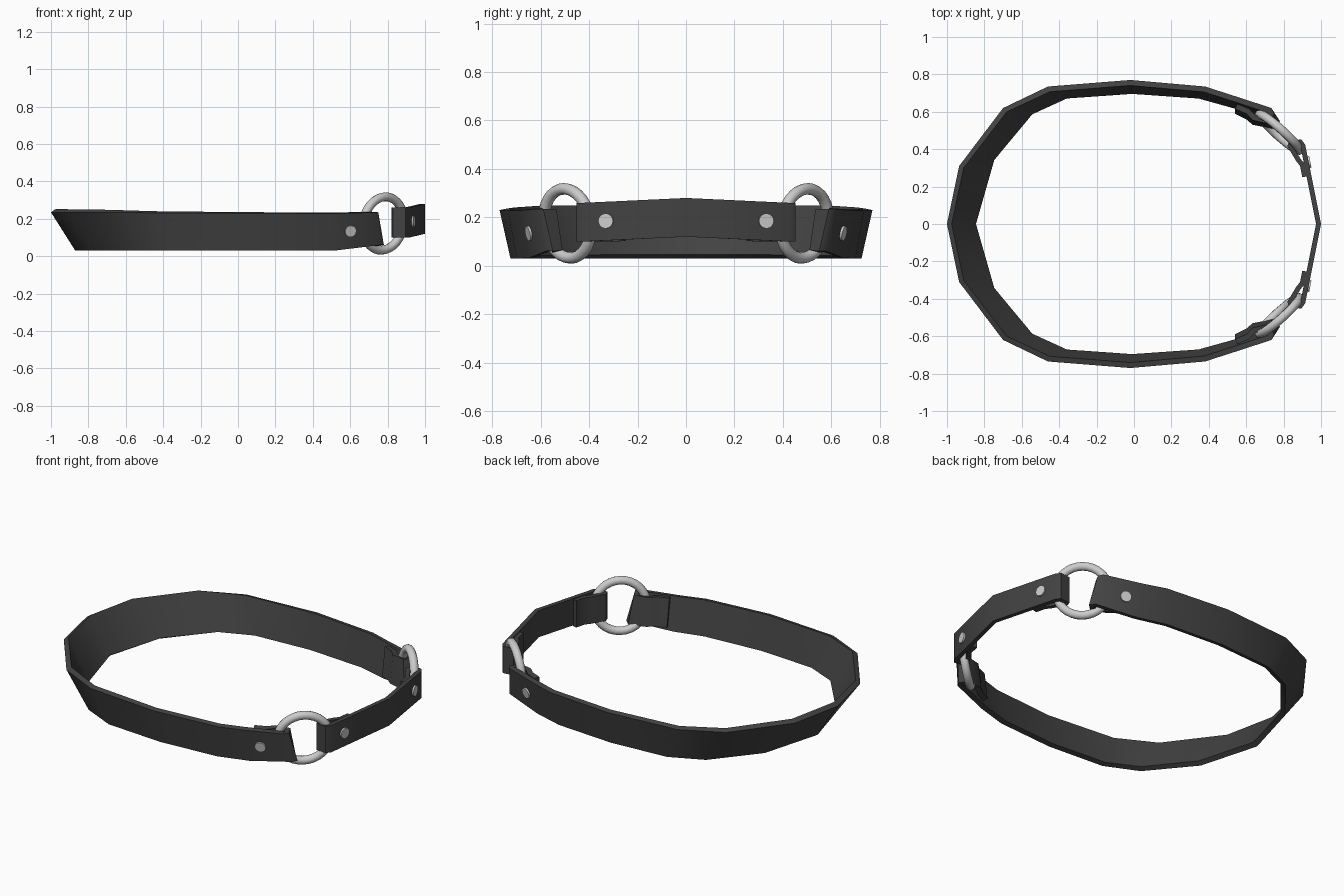
import bpy, bmesh
from mathutils import Vector, Matrix

if "Cube" in bpy.data.objects:
    bpy.data.objects.remove(bpy.data.objects["Cube"])


def material(name, v):
    m = bpy.data.materials.new(name)
    m.diffuse_color = (v, v, v, 1)
    m.use_nodes = True
    m.node_tree.nodes["Principled BSDF"].inputs["Base Color"].default_value = m.diffuse_color
    return m


leather = material("dark_leather", 0.055)
metal = material("metal", 0.55)


def finish(ob, mat, angle):
    ob.data.materials.append(mat)
    bpy.ops.object.select_all(action='DESELECT')
    ob.select_set(True)
    bpy.context.view_layer.objects.active = ob
    bpy.ops.object.convert(target='MESH')
    bpy.ops.object.shade_smooth_by_angle(angle=angle)


def strap(name, half, thickness, flip=False):
    """Outer sheet through (top xyz, bottom xyz) sections, mirrored in y, thickened inward."""
    flipy = lambda p: (p[0], -p[1], p[2])
    path = [(flipy(a), flipy(b)) for a, b in reversed(half[1:])] + half
    if flip:
        path.reverse()
    bm = bmesh.new()
    rows = [(bm.verts.new(t), bm.verts.new(b)) for t, b in path]
    for (t0, b0), (t1, b1) in zip(rows, rows[1:]):
        bm.faces.new((b0, t0, t1, b1))
    me = bpy.data.meshes.new(name)
    bm.to_mesh(me)
    bm.free()
    ob = bpy.data.objects.new(name, me)
    bpy.context.collection.objects.link(ob)
    s = ob.modifiers.new("thickness", 'SOLIDIFY')
    s.thickness = thickness
    s.offset = -1
    s.use_even_offset = True
    finish(ob, leather, 0.75)


# long band, flared towards the back, with ends folded round the rings
strap("long_band", [
    ((-1.0, 0, .235), (-.87, 0, .03)),
    ((-.935, .31, .235), (-.77, .355, .03)),
    ((-.70, .62, .235), (-.56, .61, .03)),
    ((-.46, .735, .232), (-.365, .70, .03)),
    ((-.02, .77, .23), (-.01, .725, .03)),
    ((.38, .735, .228), (.35, .70, .03)),
    ((.52, .69, .228), (.53, .65, .032)),
    ((.735, .62, .235), (.76, .58, .06)),
    ((.75, .59, .235), (.78, .55, .06)),
    ((.72, .535, .235), (.74, .51, .065)),
    ((.635, .555, .235), (.635, .53, .07)),
    ((.60, .59, .235), (.60, .56, .07)),
    ((.54, .615, .235), (.54, .59, .065)),
], .03)

# short strap on the +x side, also folded round the rings
strap("short_strap", [
    ((1.0, 0, .28), (1.0, 0, .12)),
    ((.915, .425, .26), (.915, .425, .10)),
    ((.895, .452, .26), (.895, .452, .10)),
    ((.83, .445, .26), (.83, .445, .10)),
    ((.82, .415, .26), (.82, .415, .10)),
    ((.868, .335, .26), (.868, .335, .10)),
    ((.888, .31, .26), (.888, .31, .10)),
    ((.90, .25, .262), (.90, .25, .102)),
], .026, flip=True)


def rivet(name, pos, normal):
    bpy.ops.mesh.primitive_cylinder_add(vertices=20, radius=.031, depth=.024, location=pos)
    ob = bpy.context.object
    ob.name = name
    ob.rotation_euler = Vector(normal).to_track_quat('Z', 'Y').to_euler()
    finish(ob, metal, 0.6)


for s, side in ((-1, "near"), (1, "far")):
    # ring leaning slightly outward
    d = Vector((.735, -.67 * s, 0)).normalized()
    u = Vector((.02, .03 * s, .29)).normalized()
    n = d.cross(u).normalized()
    bpy.ops.mesh.primitive_torus_add(major_segments=32, minor_segments=10,
                                     major_radius=.144, minor_radius=.024)
    ring = bpy.context.object
    ring.name = "ring_" + side
    m = Matrix((d, u, n)).transposed().to_4x4()
    m.translation = (.777, .49 * s, .175)
    ring.matrix_world = m
    finish(ring, metal, 1.0)
    # rivets holding the folds
    rivet("band_rivet_" + side, (.60, .643 * s, .135), (.31, .93 * s, -.19))
    rivet("strap_rivet_" + side, (.931, .33 * s, .185), (.98, .2 * s, 0))
